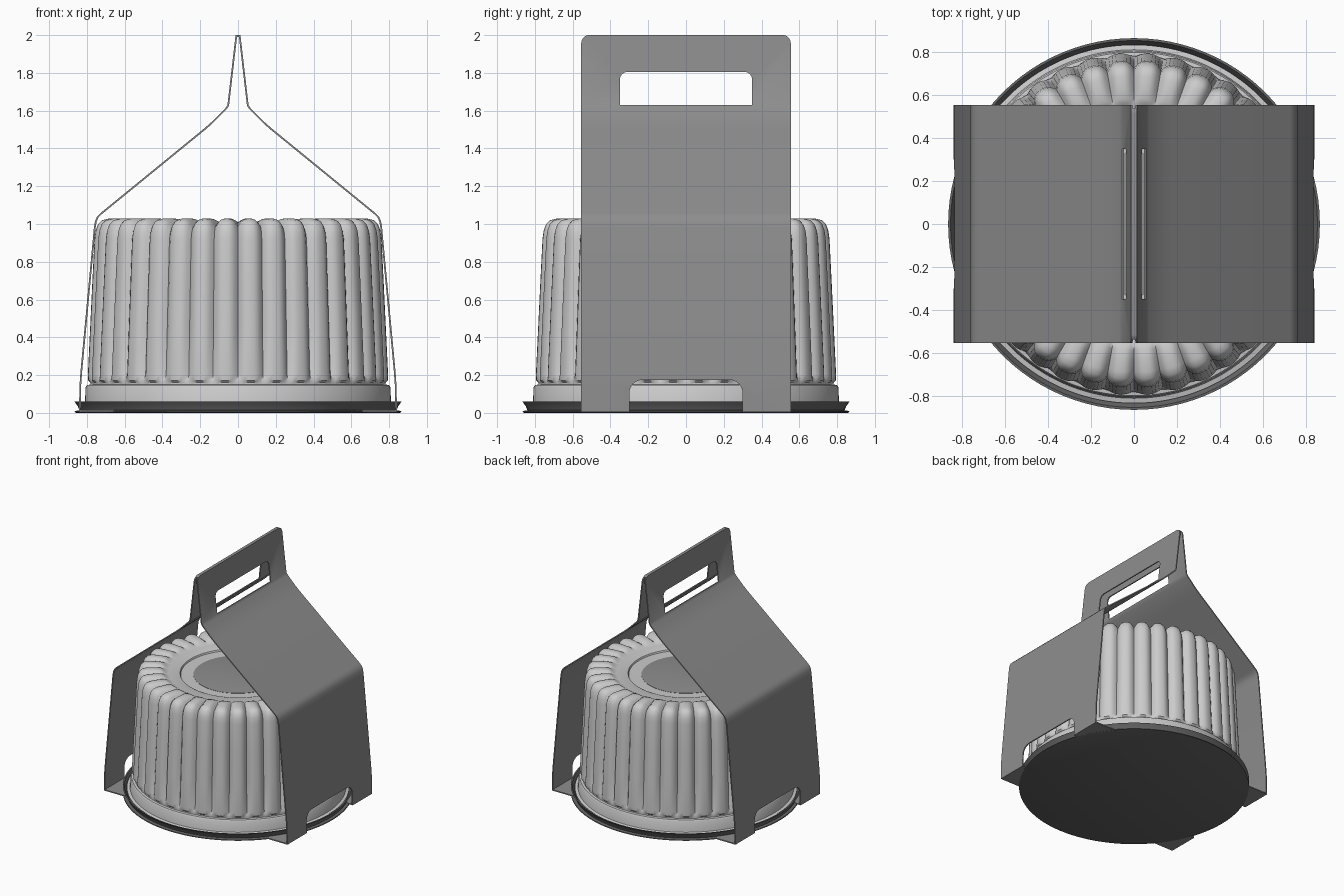
import bpy, bmesh
from math import sin, cos, pi, hypot
from mathutils import Vector

if "Cube" in bpy.data.objects:
    bpy.data.objects.remove(bpy.data.objects["Cube"])


def material(name, v):
    m = bpy.data.materials.new(name)
    m.diffuse_color = (v, v, v, 1)
    m.use_nodes = True
    m.node_tree.nodes["Principled BSDF"].inputs["Base Color"].default_value = m.diffuse_color
    return m


CARD = material("card_grey", 0.27)
DARK = material("tray_dark", 0.13)


def finish(bm, name, mat=None):
    bmesh.ops.remove_doubles(bm, verts=bm.verts, dist=1e-5)
    bmesh.ops.recalc_face_normals(bm, faces=bm.faces)
    mesh = bpy.data.meshes.new(name)
    bm.to_mesh(mesh)
    bm.free()
    ob = bpy.data.objects.new(name, mesh)
    bpy.context.collection.objects.link(ob)
    if mat:
        mesh.materials.append(mat)
    return ob


def activate(ob):
    bpy.ops.object.select_all(action='DESELECT')
    ob.select_set(True)
    bpy.context.view_layer.objects.active = ob


def smooth(ob, angle=35):
    activate(ob)
    bpy.ops.object.shade_smooth_by_angle(angle=angle * pi / 180)


def lathe(name, profile, segs, mat=None, flutes=0, depth=0.0):
    """Revolve (r, z, flute amount) points; flutes push inward along the profile normal."""
    bm = bmesh.new()
    rings = []
    for i, (r, z, amt) in enumerate(profile):
        a, b = profile[max(i - 1, 0)], profile[min(i + 1, len(profile) - 1)]
        dr, dz = b[0] - a[0], b[1] - a[1]
        ln = hypot(dr, dz) or 1
        ring = []
        for k in range(segs):
            t = 2 * pi * k / segs
            d = depth * amt * (1 - abs(sin(flutes * t / 2))) ** 1.6 if flutes else 0
            rr, zz = r - d * dz / ln, z + d * dr / ln
            ring.append(bm.verts.new((rr * cos(t), rr * sin(t), zz)))
        rings.append(ring)
    for p, q in zip(rings, rings[1:]):
        for k in range(segs):
            j = (k + 1) % segs
            bm.faces.new((p[k], p[j], q[j], q[k]))
    bm.faces.new(rings[-1])
    if profile[0][1] == 0:
        bm.faces.new(rings[0][::-1])
    ob = finish(bm, name, mat)
    smooth(ob)
    return ob


def prism(name, pts, half, axis, mat=None):
    """Extrude a 2D outline symmetrically: axis 'y' takes (x, z), axis 'x' takes (y, z)."""
    bm = bmesh.new()
    put = (lambda p, h: (p[0], h, p[1])) if axis == 'y' else (lambda p, h: (h, p[0], p[1]))
    lo = [bm.verts.new(put(p, -half)) for p in pts]
    hi = [bm.verts.new(put(p, half)) for p in pts]
    n = len(pts)
    for i in range(n):
        j = (i + 1) % n
        bm.faces.new((lo[i], lo[j], hi[j], hi[i]))
    bm.faces.new(lo)
    bm.faces.new(hi[::-1])
    return finish(bm, name, mat)


def round_top(w, z0, z1, r, steps=6):
    arc = [(w - r + r * cos(pi / 2 * i / steps), z1 - r + r * sin(pi / 2 * i / steps))
           for i in range(steps + 1)]
    return [(w, z0)] + arc + [(-y, z) for y, z in arc[::-1]] + [(-w, z0)]


# Tray with flared rim
lathe("base_tray", [(0.855, 0, 0), (0.865, 0.004, 0), (0.863, 0.01, 0), (0.84, 0.014, 0),
                    (0.848, 0.035, 0), (0.866, 0.06, 0), (0.855, 0.06, 0),
                    (0.835, 0.03, 0), (0.80, 0.025, 0)], 96, DARK)

# Fluted dome lid with a stepped recess on top
lathe("dome_lid", [(0.835, 0.045, 0), (0.812, 0.05, 0), (0.81, 0.06, 0), (0.807, 0.135, 0),
                   (0.80, 0.147, 0), (0.782, 0.15, 0), (0.782, 0.16, 0), (0.795, 0.172, .6),
                   (0.797, 0.20, 1), (0.785, 0.45, 1), (0.773, 0.70, 1), (0.762, 0.92, 1),
                   (0.756, 0.965, 1.15), (0.743, 1.0, 1.3), (0.722, 1.02, 1.3),
                   (0.69, 1.028, 1.1), (0.63, 1.03, 0.9), (0.585, 1.028, 0.6),
                   (0.56, 1.018, 0.25), (0.545, 1.005, 0), (0.52, 1.0, 0), (0.45, 0.998, 0),
                   (0.435, 0.992, 0), (0.43, 0.98, 0), (0.335, 0.978, 0)],
      36 * 8, None, 36, 0.036)

# Dark centre disc of the lid
lathe("lid_centre", [(0.335, 0.975, 0), (0.335, 0.98, 0), (0.33, 0.981, 0)], 64, CARD)

# Carrier sleeve: folded card strip
half = [(0.013, 2.0), (0.056, 1.63), (0.068, 1.612), (0.14, 1.54), (0.18, 1.505),
        (0.728, 1.058), (0.746, 1.04), (0.757, 1.015), (0.763, 0.98),
        (0.834, 0.22), (0.839, 0.15), (0.842, 0.005), (0.55, 0.005)]
path = [Vector((-x, z)) for x, z in half[::-1]] + [Vector(p) for p in half]
normals = [Vector(((b - a).y, -(b - a).x)).normalized() for a, b in zip(path, path[1:])]
inner = []
for i, p in enumerate(path):
    n1, n2 = normals[max(i - 1, 0)], normals[min(i, len(normals) - 1)]
    inner.append(p + (n1 + n2) / (1 + n1.dot(n2)) * 0.009)
sleeve = prism("carrier_sleeve", path + inner[::-1], 0.556, 'y', CARD)

# Rounded handle corners, hand hole and lower openings
cuts = [("handle_outline", round_top(0.555, -0.2, 2.001, 0.045), 'INTERSECT'),
        ("hand_hole", round_top(0.35, 1.63, 1.805, 0.04), 'DIFFERENCE'),
        ("lower_opening", round_top(0.30, -0.1, 0.175, 0.07), 'DIFFERENCE')]
for name, outline, op in cuts:
    cutter = prism(name, outline, 1.2, 'x')
    cutter.hide_render = True
    mod = sleeve.modifiers.new(name, 'BOOLEAN')
    mod.operation, mod.object, mod.solver = op, cutter, 'EXACT'
    activate(sleeve)
    bpy.ops.object.modifier_apply(modifier=name)
    bpy.data.objects.remove(cutter)
smooth(sleeve, 30)
